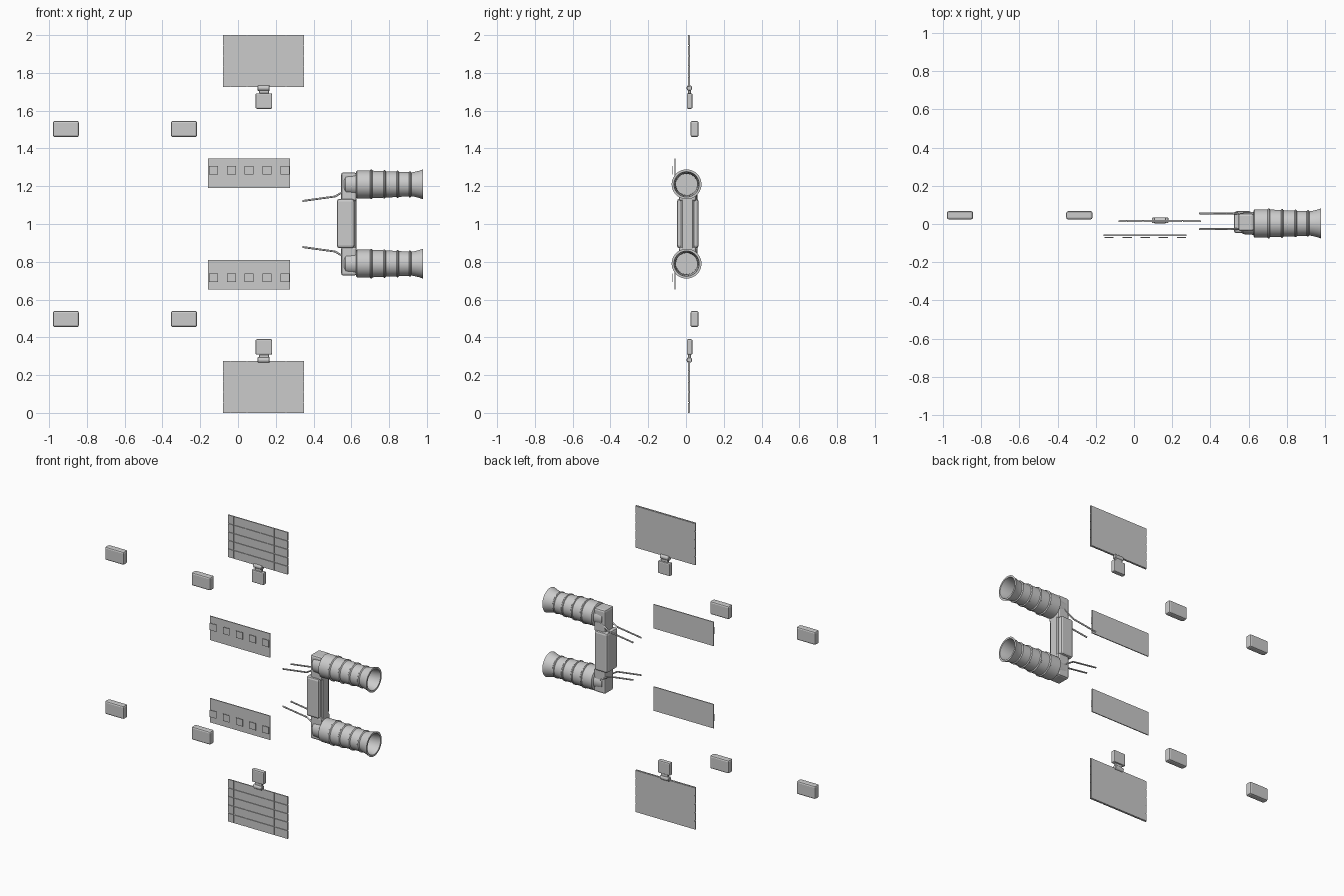
import bpy, bmesh, math
from mathutils import Vector

if "Cube" in bpy.data.objects:
    bpy.data.objects.remove(bpy.data.objects["Cube"])

grey = bpy.data.materials.new("light grey")
grey.diffuse_color = (0.6, 0.6, 0.6, 1)
grey.use_nodes = True
grey.node_tree.nodes["Principled BSDF"].inputs["Base Color"].default_value = grey.diffuse_color


def finish(bm, name, smooth=False):
    bmesh.ops.recalc_face_normals(bm, faces=bm.faces)
    me = bpy.data.meshes.new(name)
    bm.to_mesh(me)
    bm.free()
    me.materials.append(grey)
    ob = bpy.data.objects.new(name, me)
    bpy.context.collection.objects.link(ob)
    if smooth:
        bpy.ops.object.select_all(action='DESELECT')
        ob.select_set(True)
        bpy.context.view_layer.objects.active = ob
        bpy.ops.object.shade_smooth_by_angle(angle=math.radians(35))
    return ob


def add_box(bm, x, y, z):
    """Box from (min, max) pairs."""
    r = bmesh.ops.create_cube(bm, size=1)
    for v in r["verts"]:
        v.co = Vector([sum(p) / 2 + c * abs(p[1] - p[0]) for p, c in zip((x, y, z), v.co)])


def box(name, x, y, z, bevel=0, segs=1):
    bm = bmesh.new()
    add_box(bm, x, y, z)
    if bevel:
        bmesh.ops.bevel(bm, geom=bm.edges[:], offset=bevel, segments=segs, profile=0.5, affect='EDGES')
    return finish(bm, name)


def lathe(name, profile, cy, cz, n=40):
    """Revolve (x, radius) points around an axis along x."""
    bm = bmesh.new()
    rings = [[bm.verts.new((x, cy + r * math.cos(2 * math.pi * i / n), cz + r * math.sin(2 * math.pi * i / n)))
              for i in range(n)] for x, r in profile]
    for a, b in zip(rings, rings[1:]):
        for i in range(n):
            j = (i + 1) % n
            bm.faces.new((a[i], a[j], b[j], b[i]))
    bm.faces.new(rings[0])
    bm.faces.new(rings[-1])
    return finish(bm, name, True)


def tube(name, pts, radius):
    cu = bpy.data.curves.new(name, 'CURVE')
    cu.dimensions = '3D'
    cu.bevel_depth = radius
    cu.bevel_resolution = 2
    cu.use_fill_caps = True
    sp = cu.splines.new('POLY')
    sp.points.add(len(pts) - 1)
    for p, c in zip(sp.points, pts):
        p.co = (*c, 1)
    cu.materials.append(grey)
    ob = bpy.data.objects.new(name, cu)
    bpy.context.collection.objects.link(ob)


# engine outline: ridged outside, flared mouth, hollow inside
engine = [(0.625, 0.066), (0.63, 0.074)]
for x, r in ((0.705, 0.076), (0.775, 0.073), (0.845, 0.070), (0.910, 0.067)):
    engine += [(x - 0.006, r - 0.002), (x - 0.003, r + 0.002), (x + 0.003, r + 0.002), (x + 0.008, r - 0.004)]
engine += [(0.935, 0.066), (0.96, 0.072), (0.98, 0.079), (0.98, 0.067), (0.95, 0.062),
           (0.91, 0.058), (0.70, 0.056)]

for s, side in ((1, "upper"), (-1, "lower")):
    def Z(a, b):
        return tuple(sorted((1 + s * a, 1 + s * b)))

    # small outlying thruster boxes
    for x0, end in ((-0.98, "outer"), (-0.355, "inner")):
        box(f"{side}_{end}_pod", (x0, x0 + 0.138), (0.024, 0.067), Z(0.46, 0.546), 0.01, 2)

    # solar panel: backing plate with raised cells
    bm = bmesh.new()
    add_box(bm, (-0.076, 0.346), (0.015, 0.022), Z(0.727, 0.998))
    cols = (-0.08, -0.038, 0.047, 0.254, 0.35)
    g = 0.002
    for a, b in zip(cols, cols[1:]):
        for i in range(5):
            z0 = 0.725 + i * 0.055
            lo = z0 + (g if i else 0)
            hi = z0 + 0.055 - (g if i < 4 else 0)
            add_box(bm, (a + (g if a > -0.08 else 0), b - (g if b < 0.35 else 0)), (0.011, 0.0185), Z(lo, hi))
    finish(bm, f"{side}_solar_panel")

    # solar panel mount and hinge
    box(f"{side}_panel_mount", (0.093, 0.181), (0.004, 0.034), Z(0.61, 0.692), 0.007, 2)
    box(f"{side}_panel_neck", (0.112, 0.164), (0.010, 0.027), Z(0.69, 0.72), 0.003)
    lathe(f"{side}_panel_hinge", [(0.104, 0.012), (0.107, 0.015), (0.165, 0.015), (0.168, 0.012)],
          0.018, 1 + s * 0.72, 20)

    # flat strip with five floating square plates
    box(f"{side}_strip", (-0.16, 0.275), (-0.062, -0.056), Z(0.19, 0.347))
    for i in range(5):
        x0 = -0.154 + i * 0.0945
        box(f"{side}_window_{i + 1}", (x0, x0 + 0.048), (-0.072, -0.069), Z(0.261, 0.306))

    # engine and its mount
    lathe(f"{side}_engine", engine, 0.003, 1 + s * 0.21)
    lathe(f"{side}_engine_drum", [(0.562, 0.045), (0.57, 0.056), (0.628, 0.06)], 0.003, 1 + s * 0.21)
    box(f"{side}_engine_mount", (0.546, 0.628), (-0.037, 0.055), Z(0.12, 0.273), 0.012, 2)

    # bent support rods
    for y, end in ((-0.027, "front"), (0.056, "back")):
        tube(f"{side}_{end}_rod", [(0.342, y, 1 + s * 0.122), (0.515, y, 1 + s * 0.146),
                                   (0.59, y * 0.9, 1 + s * 0.192)], 0.005)

# central body joining the engines
box("central_body", (0.523, 0.617), (-0.048, 0.067), (0.872, 1.133), 0.014, 2)
box("central_column", (0.555, 0.628), (-0.026, 0.042), (0.85, 1.15), 0.008)
